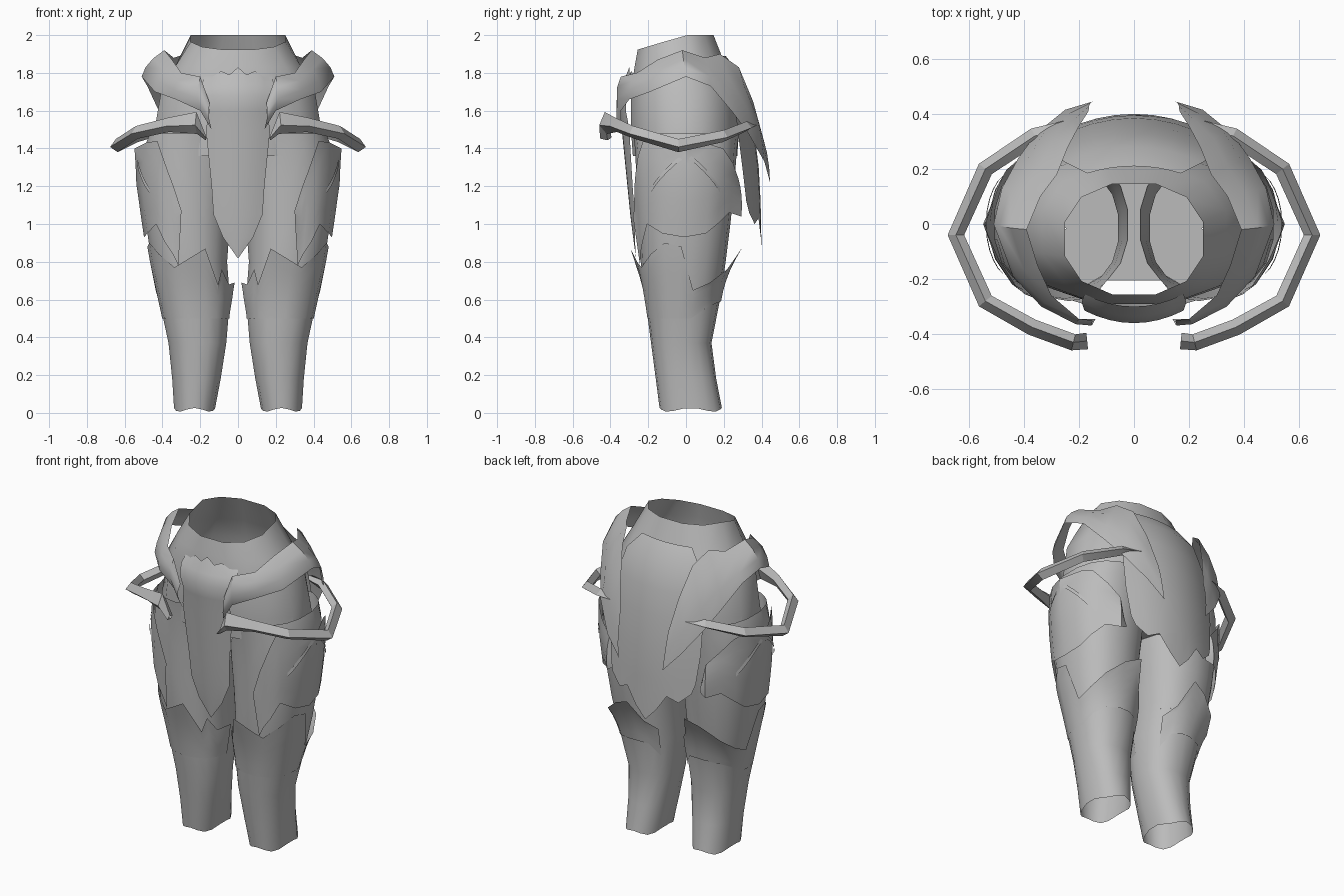
import bpy, bmesh, math
from mathutils import Vector

if "Cube" in bpy.data.objects:
    bpy.data.objects.remove(bpy.data.objects["Cube"])

grey = bpy.data.materials.new("plain_grey")
grey.diffuse_color = (0.5, 0.5, 0.5, 1)
grey.use_nodes = True
grey.node_tree.nodes["Principled BSDF"].inputs["Base Color"].default_value = grey.diffuse_color


def sheet(name, rows, ref, mirror=True, wrap=False, angle=40, up=False):
    """Skin a grid of points, facing away from the line x, y = ref (or upwards)."""
    bm = bmesh.new()
    grid = [[bm.verts.new(p) for p in r] for r in rows]
    n = len(rows[0])
    for a, b in zip(grid, grid[1:]):
        for i in range(n if wrap else n - 1):
            j = (i + 1) % n
            bm.faces.new((a[i], a[j], b[j], b[i]))
    bmesh.ops.remove_doubles(bm, verts=bm.verts, dist=0.0005)
    bm.normal_update()
    axis = Vector((ref[0], ref[1], 0))
    flat = Vector((1, 1, 0))
    out = sum((f.normal.z if up else f.normal.dot((f.calc_center_median() - axis) * flat))
              * f.calc_area() for f in bm.faces)
    if out < 0:
        bmesh.ops.reverse_faces(bm, faces=bm.faces)
    me = bpy.data.meshes.new(name)
    bm.to_mesh(me)
    bm.free()
    me.materials.append(grey)
    ob = bpy.data.objects.new(name, me)
    bpy.context.collection.objects.link(ob)
    if mirror:
        ob.modifiers.new("Mirror", 'MIRROR').use_clip = True
    bpy.ops.object.select_all(action='DESELECT')
    ob.select_set(True)
    bpy.context.view_layer.objects.active = ob
    bpy.ops.object.shade_smooth_by_angle(angle=math.radians(angle))
    return ob


def section_at(secs, z):
    for s, t in zip(secs, secs[1:]):
        if z <= t[0]:
            k = max(0, (z - s[0]) / (t[0] - s[0]))
            return [a + (b - a) * k for a, b in zip(s, t)]
    return list(secs[-1])


def on_tube(secs, z, deg, off=0.0):
    """Point on a rounded tube; 0 degrees is front, 90 is outward."""
    _, x0, x1, y0, y1 = section_at(secs, z)
    a = math.radians(deg)
    s, c = math.sin(a), math.cos(a)
    p = 0.88
    sx = math.copysign(abs(s) ** p, s)
    cy = math.copysign(abs(c) ** p, c)
    return Vector(((x0 + x1) / 2 + sx * ((x1 - x0) / 2 + off),
                   (y0 + y1) / 2 - cy * ((y1 - y0) / 2 + off), z))


# Legs: z, inner x, outer x, front y, back y; the inner wall stops at the crotch
LEG = [(0.01, .12, .34, -.14, .19), (0.18, .09, .35, -.16, .16), (0.37, .06, .37, -.185, .135),
       (0.6, .04, .42, -.215, .18), (0.8, .055, .46, -.24, .21), (1.0, .04, .49, -.25, .235),
       (1.2, .02, .51, -.26, .255), (1.4, .003, .50, -.27, .27), (1.48, .003, .47, -.28, .28)]
CROTCH = 1.2
rows = [[on_tube(LEG, s[0], d) for d in range(0, 360, 20)] for s in LEG]
for i, p in enumerate(rows[0]):
    p.z = 0.016 + 0.01 * math.cos(math.radians(i * 80))
for r, s in zip(rows, LEG):
    for i, p in enumerate(r):
        if s[0] > CROTCH and 220 <= i * 20 <= 320:
            r[i] = on_tube(LEG, CROTCH, i * 20)
sheet("legs", rows, (.24, 0), wrap=True)

# Panels closing the inside of each leg above the knee
ring = [on_tube(LEG, .74, d) for d in range(0, 360, 20)]
mid = sum(ring, Vector()) / len(ring)
sheet("inner_knee_panels", [ring, [p.lerp(mid, .99) for p in ring]], (.24, 0), wrap=True, up=True)

# Crotch bridge between the inner walls of the legs
rows = []
for d in range(220, 321, 20):
    p = on_tube(LEG, CROTCH, d)
    rows.append([Vector((0, p.y, CROTCH)), p])
sheet("crotch", rows, (0, 0), up=True)

# Hips, open at a waist that rises towards the back
HIP = [(1.36, -.48, .48, -.29, .28), (1.5, -.455, .455, -.30, .29), (1.7, -.42, .42, -.30, .27),
       (1.83, -.345, .345, -.28, .22), (1.96, -.258, .258, -.262, .152)]
rows = [[on_tube(HIP, s[0], d) for d in range(15, 360, 30)] for s in HIP]
for p in rows[-1]:
    p.z = min(2.0, 2.0 + 0.3 * p.y)
sheet("hips", rows, (0, 0), mirror=False, wrap=True)


def hanging(profile, bow, cols=8):
    """Cloth panel: rows of z, half width, centre y, bowed around the body."""
    rows = []
    for z, w, y in profile:
        xs = [w * (2 * i / cols - 1) for i in range(cols + 1)]
        rows.append([Vector((x, y + bow * x * x, z)) for x in xs])
    return rows


# Front cloth with a scalloped crest and a pointed end
rows = hanging([(1.78, .18, -.30), (1.74, .19, -.335), (1.68, .18, -.36), (1.6, .15, -.35),
                (1.5, .17, -.34), (1.4, .16, -.33), (1.2, .14, -.31), (1.05, .13, -.295),
                (.93, .08, -.28), (.82, .002, -.265)], 1.4)
for p, dz in zip(rows[0], (0, .0, .03, .01, .05, .01, .03, 0, 0)):
    p.z += dz
sheet("front_cloth", rows, (0, 0), mirror=False)

# Back cloth with a ragged hem
rows = hanging([(1.89, .17, .21), (1.8, .25, .28), (1.65, .29, .33), (1.5, .31, .36),
                (1.3, .31, .385), (1.12, .29, .395), (1.0, .27, .40)], -0.9)
for p, dz in zip(rows[-1], (.06, .0, .03, -.07, -.14, -.07, .03, 0, .06)):
    p.z += dz
sheet("back_cloth", rows, (0, 0), mirror=False)

# Belt drapes: upper and lower edge, sweeping from the front over the hip to a back tail
BELT = [((.15, -.35, 1.64), (.14, -.345, 1.50)), ((.20, -.345, 1.78), (.20, -.345, 1.60)),
        ((.30, -.26, 1.80), (.33, -.30, 1.66)), ((.35, -.15, 1.87), (.44, -.19, 1.70)),
        ((.39, -.02, 1.92), (.51, 0, 1.78)), ((.34, .1, 1.88), (.48, .13, 1.73)),
        ((.28, .18, 1.90), (.42, .24, 1.60)), ((.24, .28, 1.83), (.355, .33, 1.48)),
        ((.20, .355, 1.65), (.25, .415, 1.33)), ((.165, .41, 1.45), (.15, .445, 1.22))]
rows = []
for i, (u, l) in enumerate(BELT):
    u, l = Vector(u), Vector(l)
    out = Vector((u.x + l.x, u.y + l.y, 0)).normalized() * (.022 if i < 8 else .008)
    rows.append([u, u.lerp(l, .3) + out, u.lerp(l, .65) + out, l])
sheet("belt_drapes", rows, (0, 0), angle=50)

# Side hoops: centre path with a flat diamond section
HOOP = [(.17, -.425, 1.455, .012), (.22, -.43, 1.535, .058), (.37, -.375, 1.525, .038),
        (.54, -.28, 1.485, .034), (.647, -.04, 1.415, .035), (.54, .2, 1.465, .032),
        (.36, .32, 1.515, .028), (.25, .345, 1.525, .01)]
rows = []
for i, (x, y, z, h) in enumerate(HOOP):
    a, b = HOOP[max(0, i - 1)], HOOP[min(len(HOOP) - 1, i + 1)]
    n = Vector((b[1] - a[1], a[0] - b[0], 0)).normalized()
    n = n if n.dot(Vector((x - .1, y, 0))) > 0 else -n
    c = Vector((x, y, z))
    up = Vector((0, 0, h))
    rows.append([c + up, c + n * .03 - up * .2, c - up - n * .01, c - n * .03 + up * .2])
sheet("side_hoops", rows, (.1, 0), wrap=True, angle=20)


def leg_plate(name, cols, steps=5):
    """Plate around the leg: columns of angle, top z, bottom z, top gap, bottom gap."""
    rows = []
    for d, zt, zb, gt, gb in cols:
        rows.append([on_tube(LEG, zb + (zt - zb) * k / steps, d, gb + (gt - gb) * (k / steps) ** 2)
                     for k in range(steps + 1)])
    sheet(name, rows, (.24, 0))


# Thigh guards with a slanted front edge and ragged hem
leg_plate("thigh_guards", [
    (6, 1.07, 1.04, .02, .03), (14, 1.2, .78, .02, .012), (20, 1.26, .84, .02, .012),
    (30, 1.36, .9, .02, .015), (42, 1.44, 1.0, .02, .015), (66, 1.43, .95, .02, .015),
    (90, 1.4, .93, .048, .018), (114, 1.42, .95, .02, .015), (130, 1.4, 1.0, .02, .015),
    (150, 1.32, 1.06, .02, .02), (168, 1.24, 1.04, .025, .06), (176, 1.1, 1.06, .02, .04)])

# Thin ridges running down from the outer hip
for name, end in (("front_hip_ridges", 50), ("back_hip_ridges", 130)):
    rows = []
    for k in range(6):
        d, z, gap = 90 + (end - 90) * k / 5, 1.38 - .19 * k / 5, .045 - .004 * k
        rows.append([on_tube(LEG, z, d, gap - .01), on_tube(LEG, z - .025, d, gap - .008)])
    sheet(name, rows, (.24, 0))

# Knee guards with ragged tops and a flap flaring out behind
leg_plate("knee_guards", [
    (-85, .69, .5, .03, .003), (-62, .68, .5, .02, .003), (-48, .76, .5, .015, .003),
    (-36, .68, .5, .02, .003), (-16, .87, .5, .06, .003), (6, .8, .5, .02, .003),
    (20, .77, .5, .012, .003), (45, .84, .5, .008, .003), (68, .9, .5, .008, .003),
    (88, .88, .5, .008, .003), (102, .65, .5, .01, .003), (125, .69, .55, .025, .004),
    (150, .76, .58, .045, .006), (175, .84, .59, .06, .008), (190, .88, .59, .085, .008),
    (205, .74, .58, .03, .004), (225, .68, .5, .015, .003)])
